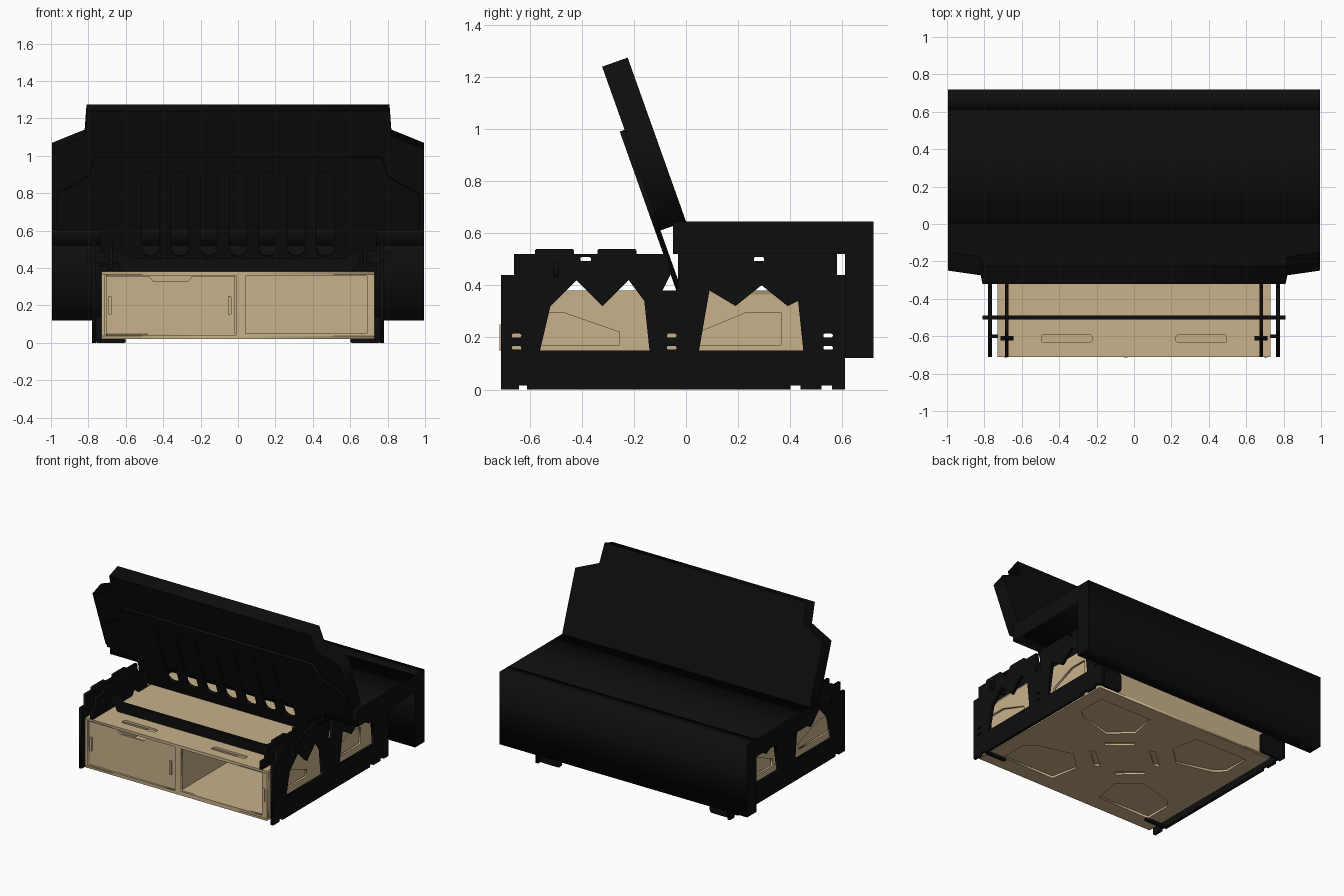
import bpy, math
from mathutils import Matrix, Vector

default_cube = bpy.data.objects.get("Cube")
if default_cube:
    bpy.data.objects.remove(default_cube, do_unlink=True)

X_AXIS, Y_AXIS, Z_AXIS = Matrix.Identity(3)


def material(name, *colour):
    made = bpy.data.materials.new(name)
    made.use_nodes = True
    made.diffuse_color = (*colour, 1)
    shader = next(n for n in made.node_tree.nodes if n.type == 'BSDF_PRINCIPLED')
    shader.inputs["Base Color"].default_value = (*colour, 1)
    return made


BLACK = material("matt black", 0.004, 0.004, 0.004)
WOOD = material("birch plywood", 0.58, 0.44, 0.255)


def plane(across, upward, origin):
    placed = Matrix((across, upward, across.cross(upward))).transposed().to_4x4()
    placed.translation = origin
    return placed


def side(x):
    return plane(Y_AXIS, Z_AXIS, X_AXIS * x)


def front(y):
    return plane(X_AXIS, Z_AXIS, Y_AXIS * y)


def flat(z):
    return plane(X_AXIS, Y_AXIS, Z_AXIS * z)


def plate(name, outline, holes, thickness, placement, colour):
    """Sheet with cut-outs, centred on the given plane."""
    curve = bpy.data.curves.new(name, 'CURVE')
    curve.dimensions, curve.fill_mode, curve.extrude = '2D', 'BOTH', thickness / 2
    for loop in [outline, *holes]:
        spline = curve.splines.new('POLY')
        spline.points.add(len(loop) - 1)
        for point, (across, upward) in zip(spline.points, loop):
            point.co = (across, upward, 0, 1)
        spline.use_cyclic_u = True
    helper = bpy.data.objects.new(name, curve)
    bpy.context.scene.collection.objects.link(helper)
    graph = bpy.context.evaluated_depsgraph_get()
    mesh = bpy.data.meshes.new_from_object(helper.evaluated_get(graph))
    bpy.data.objects.remove(helper, do_unlink=True)
    mesh.materials.clear()
    mesh.materials.append(colour)
    part = bpy.data.objects.new(name, mesh)
    bpy.context.scene.collection.objects.link(part)
    part.matrix_world = placement


def rect(left, right, low, high):
    return [(left, low), (right, low), (right, high), (left, high)]


def rounded(centre, size, radius, steps=5):
    """Rounded rectangle from its centre and size."""
    loop = []
    for quarter, (sx, sy) in enumerate(((1, 1), (-1, 1), (-1, -1), (1, -1))):
        for step in range(steps + 1):
            angle = math.pi / 2 * (quarter + step / steps)
            loop.append((centre[0] + sx * (size[0] / 2 - radius) + radius * math.cos(angle),
                         centre[1] + sy * (size[1] / 2 - radius) + radius * math.sin(angle)))
    return loop


def mirrored(right_half):
    """Close a profile by mirroring its right half."""
    return right_half + [(-across, upward) for across, upward in reversed(right_half)]


# Main measures
BED = 0.995
FRONT, REAR = -0.71, 0.61
BOX, BOX_BACK, BOX_TOP = 0.73, 0.52, 0.38
SHEET = 0.015
SEAT_LOW, SEAT_TOP = 0.52, 0.645

# Mattress: seat part and the part hanging down behind
seat = rect(-0.05, REAR, SEAT_LOW, SEAT_TOP)
plate("seat_cushion", seat, [], 2 * BED, side(0), BLACK)
hanging = rect(REAR, 0.72, 0.12, SEAT_TOP)
plate("hanging_cushion", hanging, [], 2 * BED, side(0), BLACK)

# Tilted backrest cushion with notched upper corners
tilt = math.radians(19.6)
up = Z_AXIS * math.cos(tilt) - Y_AXIS * math.sin(tilt)


def backrest(depth):
    return plane(X_AXIS, up, Z_AXIS * SEAT_TOP + X_AXIS.cross(up) * depth)


cushion_thickness = 0.104
cushion = mirrored([(BED, 0), (BED, 0.45), (0.82, 0.525), (0.81, 0.667)])
plate("backrest_cushion", cushion, [], cushion_thickness,
      backrest(cushion_thickness / 2), BLACK)

# Slatted board carrying the backrest
slots = [rounded((0.156 * column, 0.09), (0.09, 0.48), 0.04) for column in range(-3, 4)]
board = mirrored([(0.74, -0.25), (0.74, 0), (0.97, 0), (0.97, 0.2), (0.8, 0.3), (0.77, 0.41)])
plate("slatted_back_board", board, slots, 0.02, backrest(cushion_thickness + 0.01), BLACK)


def jagged_window(left, right, start, heights):
    """Window whose top edge zigzags in even steps."""
    bottom = 0.15
    teeth = [(start + step / 10, height) for step, height in enumerate(heights)]
    return [(left, bottom), *teeth, (right - 0.02, 0.34), (right, bottom)]


# Side frames: split top edge, jagged windows, small slots
valley, peak = 0.32, 0.42
windows = [jagged_window(-0.56, -0.14, -0.52, (valley, peak, valley, peak)),
           jagged_window(0.05, 0.45, 0.09, (0.38, valley, 0.4, valley))]
strap_slots = [rounded((y, z), (0.036, 0.014), 0.005)
               for y in (-0.65, -0.055, 0.545) for z in (0.16, 0.207)]
top_slots = [rounded((y, 0.5), (0.04, SHEET), 0.005) for y in (-0.385, 0.28)]
shoulder = 0.44
top_edge = [(REAR, shoulder), (0.58, shoulder), (0.58, SEAT_LOW), (-0.03, SEAT_LOW),
            (-0.03, BOX_TOP), (-0.09, BOX_TOP), (-0.06, shoulder), (-0.07, SEAT_LOW),
            (-0.66, SEAT_LOW), (-0.66, shoulder), (FRONT, shoulder)]
bottom_edge = [(FRONT, 0)]
for gap in (-0.64, 0.4, 0.52):
    bottom_edge += [(gap, 0), (gap, SHEET), (gap + 0.04, SHEET), (gap + 0.04, 0)]
bottom_edge.append((REAR, 0))
rail_edge = [(FRONT, BOX_TOP)]
for notch in (-0.42, -0.22, 0.29):
    rail_edge += [(notch - 0.04, BOX_TOP), (notch, peak), (notch + 0.04, BOX_TOP)]
rail_edge.append((REAR, BOX_TOP))

# Sloping cut-outs in the box sides
pockets = [[(outer, 0.295), (middle, 0.295), (inner, 0.22), (inner, 0.17), (outer, 0.17)]
           for outer, middle, inner in ((-0.6, -0.47, -0.255), (0.365, 0.23, 0.05))]

wall_low, wall_high = 0.02 + SHEET, BOX_TOP - SHEET
wall = rect(FRONT + SHEET, BOX_BACK - SHEET, wall_low, wall_high)
for sign, label in ((1, "left"), (-1, "right")):
    frame_place, rail_place = side(sign * 0.77), side(sign * 0.68)
    plate(f"{label}_side_frame", bottom_edge + top_edge, windows + strap_slots + top_slots,
          0.02, frame_place, BLACK)
    plate(f"{label}_inner_rail", rail_edge + top_edge, top_slots, 0.02, rail_place, BLACK)
    for position, middle in (("front", -0.505), ("middle", -0.265)):
        tab = rounded((middle, SEAT_LOW), (0.15, 0.04), 0.01)
        plate(f"{label}_{position}_frame_tab", tab, [], 0.02, frame_place, BLACK)
        plate(f"{label}_{position}_rail_tab", tab, [], 0.02, rail_place, BLACK)
    plate(f"{label}_box_side", wall, pockets, SHEET, side(sign * (BOX - SHEET / 2)), WOOD)
    plate(f"{label}_drawer_wall", wall, [], 0.01, side(sign * 0.7), WOOD)
    # Latch ring, rear bracket and front foot
    latch = (sign * 0.68, 0.46)
    plate(f"{label}_latch_ring", rounded(latch, (0.07, 0.07), 0.03),
          [rounded(latch, (0.03, 0.03), 0.01)], 0.025, front(-0.61), BLACK)
    plate(f"{label}_rear_bracket", rounded((sign * 0.68, 0.07), (0.16, 0.14), 0.02), [],
          0.02, front(0.575), BLACK)
    plate(f"{label}_front_foot", rounded((sign * 0.68, 0.01), (0.16, 0.02), 0.008), [],
          0.02, front(-0.6), BLACK)

# Cross board tying the side frames together
cross = mirrored([(0.61, BOX_TOP), (0.64, 0.43), (0.81, 0.43), (0.81, 0.49), (0.64, 0.49),
                  (0.57, 0.45)])
plate("cross_board", cross, [], 0.022, front(-0.5), BLACK)

# Storage box shell
footprint = rect(-BOX, BOX, FRONT, BOX_BACK)
hand_holes = [rounded((sign * 0.36, -0.613), (0.27, 0.043), SHEET) for sign in (1, -1)]
plate("box_top", footprint, hand_holes, SHEET, flat(BOX_TOP - SHEET / 2), WOOD)

corner_hole = [(0.16, 0.3), (0.3, 0.17), (0.56, 0.24), (0.62, 0.3), (0.62, 0.5), (0.2, 0.5)]
centre_slit = [(0.06, 0.18), (0.09, 0.2), (0.24, 0.07), (0.21, 0.05)]
floor_centre = (FRONT + BOX_BACK) / 2
floor_holes = [[(sx * x, floor_centre + sy * y) for x, y in shape]
               for shape in (corner_hole, centre_slit) for sx in (1, -1) for sy in (1, -1)]
plate("box_bottom", footprint, floor_holes, SHEET, flat(wall_low - SHEET / 2), WOOD)
inner_floor = rect(-0.69, 0.69, FRONT + SHEET, BOX_BACK - SHEET)
plate("drawer_floor", inner_floor, [], 0.01, flat(wall_low + 0.01), WOOD)
plate("box_divider", wall, [], 0.03, side(SHEET), WOOD)
back_sheet = rect(-BOX + SHEET, BOX - SHEET, wall_low, wall_high)
plate("box_back", back_sheet, [], SHEET, front(BOX_BACK - SHEET / 2), WOOD)

# Front face: closed door on one side, open compartment on the other
door_bay = rect(-0.71, -0.01, wall_low + 0.007, wall_high - 0.005)
open_bay = rect(0.04, 0.69, 0.05, 0.358)
plate("box_front_frame", rect(-BOX, BOX, wall_low, wall_high), [door_bay, open_bay],
      SHEET, front(FRONT + SHEET / 2), WOOD)
door_low, door_high, grip_low = 0.046, 0.357, 0.33
door = [(-0.705, door_low), (-0.015, door_low), (-0.015, door_high), (-0.245, door_high),
        (-0.265, grip_low), (-0.455, grip_low), (-0.475, door_high), (-0.705, door_high)]
plate("drawer_door", door, [], SHEET, front(FRONT + SHEET), WOOD)
for label, x in (("outer", -0.685), ("inner", -0.045), ("compartment", 0.705)):
    catch = rounded((x, 0.2), (0.018, 0.1), 0.005)
    plate(f"{label}_catch", catch, [], 0.009, front(FRONT), WOOD)
